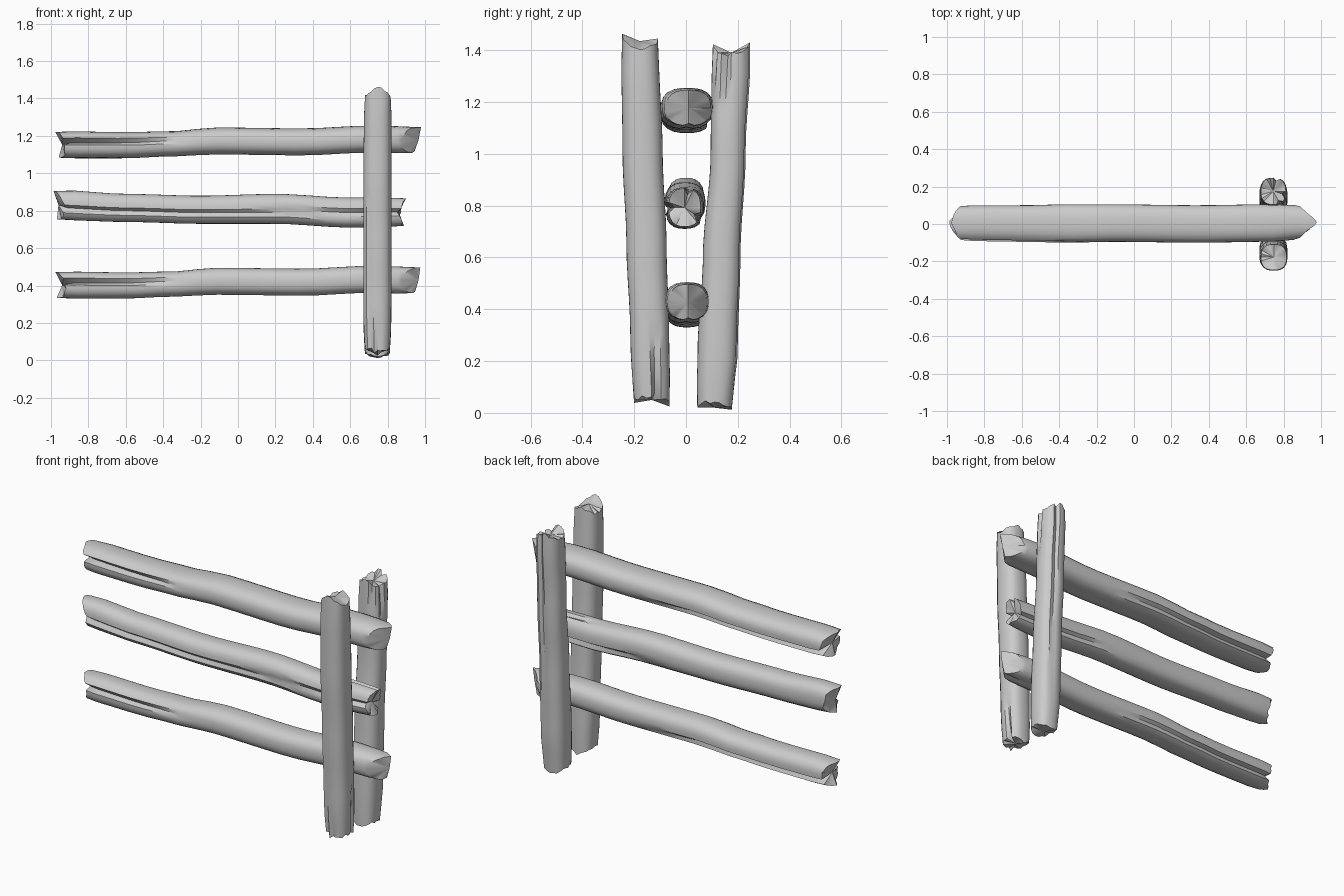
import bpy, bmesh, math, random
from mathutils import Vector

random.seed(4)
SIDES = 24

cube = bpy.data.objects.get("Cube")
if cube:
    bpy.data.objects.remove(cube, do_unlink=True)

wood = bpy.data.materials.new("weathered grey wood")
wood.use_nodes = True
GREY = (0.6, 0.6, 0.6, 1)
wood.diffuse_color = GREY
wood.node_tree.nodes["Principled BSDF"].inputs["Base Color"].default_value = GREY


def sample(stations, t):
    """Bounds of the log at distance t, eased between stations."""
    if t <= stations[0][0]:
        return stations[0][1:]
    for a, b in zip(stations, stations[1:]):
        if t <= b[0]:
            f = (t - a[0]) / (b[0] - a[0])
            f = f * f * (3 - 2 * f)
            return [p + (q - p) * f for p, q in zip(a[1:], b[1:])]
    return stations[-1][1:]


def log(name, stations, ends, splits, upright=False, rings=18):
    """Boxy round log. stations: t, u low, u high, v low, v high.
    ends: tip, chisel length, slant, hollow. splits: degrees, depth, deep t, shallow t."""
    bm = bmesh.new()
    (t0, *_), (t1, *_) = ends

    def place(t, u, v):
        return bm.verts.new(Vector((u, v, t) if upright else (t, u, v)))

    def split_depth(i, t):
        depth = 0
        for degrees, d, deep, shallow in splits:
            if i == round(degrees / 360 * SIDES) % SIDES:
                f = (t - shallow) / (deep - shallow)
                depth = max(depth, d * min(1, max(0, f)) ** 0.7)
        return depth

    loops = []
    for r in range(rings + 1):
        end = 0 if r == 0 else 1 if r == rings else None
        inner = 0.13
        if end is None:
            t = t0 + inner + (t1 - t0 - 2 * inner) * (r - 1) / (rings - 2)
        else:
            t = ends[end][0]
        ul, uh, vl, vh = sample(stations, t)
        loop = []
        for i in range(SIDES):
            a = 2 * math.pi * i / SIDES
            c, s = math.cos(a), math.sin(a)
            k = (abs(c) ** 2.6 + abs(s) ** 2.6) ** (-1 / 2.6)
            depth = split_depth(i, t)
            k *= (1 - depth) * (0.95 if end is not None else 1)
            tt = t
            if end is not None:
                # broken chisel-shaped end with splinters
                tip, chisel, slant, hollow = ends[end]
                back = chisel * abs(c) + slant * (1 - s) / 2
                back += depth * 0.06 + random.uniform(0, 0.014)
                tt += back if end == 0 else -back
            loop.append(place(tt, (ul + uh) / 2 + c * k * (uh - ul) / 2,
                              (vl + vh) / 2 + s * k * (vh - vl) / 2))
        loops.append(loop)

    for a, b in zip(loops, loops[1:]):
        for i in range(SIDES):
            j = (i + 1) % SIDES
            bm.faces.new((a[i], a[j], b[j], b[i]))
    # end caps
    for loop, (tip, _, _, hollow), sign in ((loops[0], ends[0], 1), (loops[-1], ends[1], -1)):
        ul, uh, vl, vh = sample(stations, tip)
        hub = place(tip + sign * hollow, (ul + uh) / 2, (vl + vh) / 2)
        for i in range(SIDES):
            bm.faces.new((loop[i], loop[(i + 1) % SIDES], hub))
    bmesh.ops.recalc_face_normals(bm, faces=bm.faces[:])

    mesh = bpy.data.meshes.new(name)
    bm.to_mesh(mesh)
    bm.free()
    mesh.materials.append(wood)
    obj = bpy.data.objects.new(name, mesh)
    bpy.context.collection.objects.link(obj)
    bpy.ops.object.select_all(action='DESELECT')
    obj.select_set(True)
    bpy.context.view_layer.objects.active = obj
    bpy.ops.object.shade_smooth_by_angle(angle=math.radians(35))
    return obj


# Upper and lower rails share a shape
def split_rail(name, z, w):
    log(name,
        [(-0.95, -0.09 * w, 0.1 * w, z, z + 0.145),
         (-0.6, -0.095 * w, 0.1 * w, z, z + 0.14),
         (-0.35, -0.1 * w, 0.105 * w, z + 0.01, z + 0.145),
         (-0.12, -0.095 * w, 0.105 * w, z + 0.02, z + 0.165),
         (0.35, -0.1 * w, 0.1 * w, z + 0.015, z + 0.16),
         (0.7, -0.095 * w, 0.105 * w, z + 0.03, z + 0.175),
         (0.95, -0.08 * w, 0.1 * w, z + 0.025, z + 0.17)],
        [(-0.99, 0.05, 0.02, 0.05), (0.985, 0.09, 0.025, 0.02)],
        [(165, 0.5, -1, -0.3), (330, 0.4, -1, 0.3), (270, 0.12, 0.9, -0.6)])


split_rail("top_rail", 1.08, 1)
split_rail("bottom_rail", 0.33, 0.85)

# Middle rail
log("middle_rail",
    [(-0.95, -0.07, 0.07, 0.75, 0.91),
     (-0.6, -0.08, 0.07, 0.74, 0.89),
     (-0.2, -0.085, 0.07, 0.73, 0.88),
     (0.2, -0.08, 0.075, 0.73, 0.89),
     (0.6, -0.08, 0.07, 0.71, 0.87),
     (0.9, -0.07, 0.06, 0.715, 0.87)],
    [(-1, 0.05, 0.03, 0.04), (0.91, 0.03, 0.01, 0.05)],
    [(195, 0.3, -1, 0.8), (180, 0.35, 0.9, 0.2), (330, 0.35, 0.9, 0.1), (75, 0.3, 0.9, 0.5)])

# Posts, leaning apart towards the top
log("front_post",
    [(0.03, 0.675, 0.815, -0.205, -0.06),
     (0.3, 0.67, 0.82, -0.215, -0.065),
     (0.65, 0.67, 0.82, -0.23, -0.075),
     (1.0, 0.67, 0.82, -0.245, -0.09),
     (1.4, 0.675, 0.82, -0.25, -0.105)],
    [(0.02, 0.03, 0.01, 0.03), (1.455, 0.05, -0.02, 0.02)],
    [(15, 0.4, 0, 0.35), (240, 0.12, 0.1, 1.3), (270, 0.15, 0, 0.2)],
    upright=True)
log("back_post",
    [(0.03, 0.675, 0.815, 0.04, 0.18),
     (0.25, 0.67, 0.82, 0.045, 0.2),
     (0.6, 0.67, 0.82, 0.065, 0.21),
     (1.0, 0.67, 0.82, 0.095, 0.23),
     (1.4, 0.675, 0.815, 0.1, 0.25)],
    [(0, 0.03, 0.01, 0.02), (1.44, 0.04, 0.01, 0.05)],
    [(345, 0.3, 1.44, 1.1), (75, 0.2, 1.4, 0.1), (300, 0.25, 1.44, 1.2)],
    upright=True)
